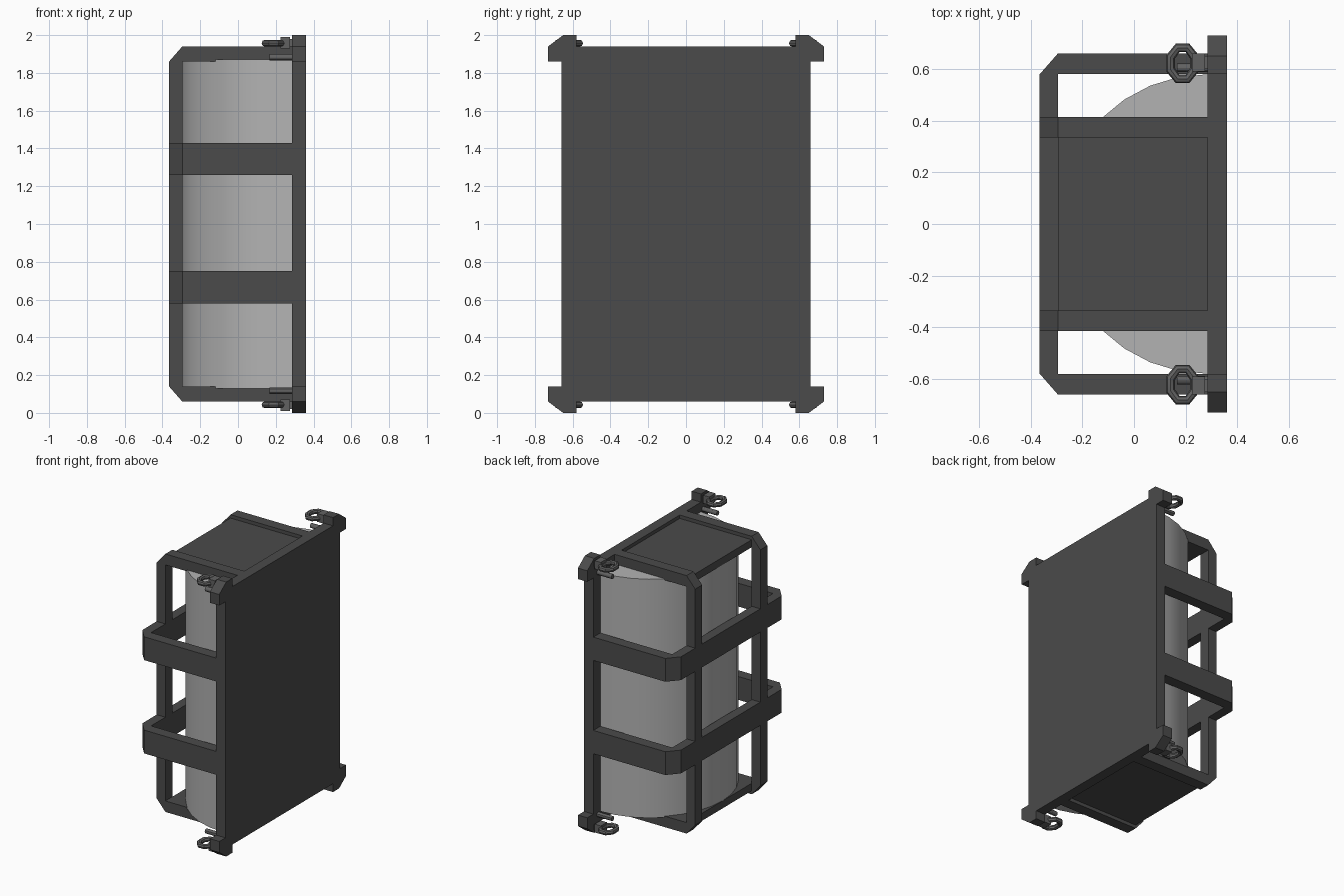
import bpy, bmesh
from math import sin, cos, pi, radians

if "Cube" in bpy.data.objects:
    bpy.data.objects.remove(bpy.data.objects["Cube"])


def material(name, v):
    m = bpy.data.materials.new(name)
    m.diffuse_color = (v, v, v, 1)
    m.use_nodes = True
    m.node_tree.nodes["Principled BSDF"].inputs["Base Color"].default_value = m.diffuse_color
    return m


DARK, LIGHT, METAL = material("dark_grey", 0.07), material("light_grey", 0.45), material("mid_grey", 0.12)


def finish(name, bm, mat, smooth=False):
    bmesh.ops.recalc_face_normals(bm, faces=bm.faces)
    me = bpy.data.meshes.new(name)
    bm.to_mesh(me)
    bm.free()
    me.materials.append(mat)
    ob = bpy.data.objects.new(name, me)
    bpy.context.collection.objects.link(ob)
    if smooth:
        bpy.ops.object.select_all(action='DESELECT')
        ob.select_set(True)
        bpy.context.view_layer.objects.active = ob
        bpy.ops.object.shade_smooth_by_angle(angle=radians(30))
    return ob


def prism(name, pts, axis, lo, hi, mat=DARK, smooth=False):
    """Extrude a 2D profile along an axis (profile in the other two axes, in order)."""
    bm = bmesh.new()

    def vert(p, d):
        c = list(p)
        c.insert(axis, d)
        return bm.verts.new(c)
    a = [vert(p, lo) for p in pts]
    b = [vert(p, hi) for p in pts]
    n = len(pts)
    bm.faces.new(a)
    bm.faces.new(b[::-1])
    for i in range(n):
        j = (i + 1) % n
        bm.faces.new((a[i], b[i], b[j], a[j]))
    return finish(name, bm, mat, smooth)


def box(name, x0, x1, y0, y1, z0, z1, mat=DARK):
    return prism(name, [(x0, y0), (x1, y0), (x1, y1), (x0, y1)], 2, z0, z1, mat)


def link(name, cx, cy, cz, a, b, r, major=8, minor=8):
    """Closed oval chain link lying flat."""
    bm = bmesh.new()
    rings = []
    for i in range(major):
        t = 2 * pi * (i + 0.5) / major
        rings.append([bm.verts.new((cx + (a + r * cos(p)) * cos(t),
                                    cy + (b + r * cos(p)) * sin(t),
                                    cz + r * sin(p)))
                      for p in (2 * pi * j / minor for j in range(minor))])
    for i in range(major):
        for j in range(minor):
            k, l = (i + 1) % major, (j + 1) % minor
            bm.faces.new((rings[i][j], rings[k][j], rings[k][l], rings[i][l]))
    finish(name, bm, METAL, True).data.shade_smooth()


def c_loop(lo, hi, t):
    """C-shaped profile opening toward the back plate, with chamfered outer corners."""
    return [(0.285, lo), (-0.295, lo), (-0.365, lo + t), (-0.365, hi - t), (-0.295, hi), (0.285, hi),
            (0.285, hi - t), (-0.295, hi - t), (-0.295, lo + t), (0.285, lo + t)]


# Back plate
box("back_plate", 0.285, 0.36, -0.66, 0.66, 0.06, 1.94)

# Half-round tank, 32 sides to a full circle
arc = [(0.285 - 0.58 * sin(pi * i / 16), 0.58 * cos(pi * i / 16)) for i in range(17)]
prism("tank", arc, 2, 0.13, 1.87, LIGHT, True)

# Upright frame loops
for side, y in (("left", 0.335), ("right", -0.415)):
    prism("upright_loop_" + side, c_loop(0.06, 1.94, 0.08), 1, y, y + 0.08)

# Horizontal bands
for level, z in (("lower", 0.58), ("upper", 1.26)):
    prism("band_" + level, c_loop(-0.66, 0.66, 0.08), 2, z, z + 0.17)

# End panels set between the upright loops
box("top_panel", -0.295, 0.285, -0.335, 0.335, 1.86, 1.915)
box("bottom_panel", -0.295, 0.285, -0.335, 0.335, 0.085, 0.14)

# Corner hardware, mirrored to all four corners
CORNER = [(0.58, 0.86), (0.73, 0.86), (0.73, 0.94), (0.65, 1.0), (0.58, 1.0)]
for v, sz in (("top", 1), ("bottom", -1)):
    for h, sy in (("left", 1), ("right", -1)):
        tag = "_%s_%s" % (v, h)
        prism("corner_block" + tag, [(y * sy, 1 + z * sz) for y, z in CORNER], 0, 0.285, 0.36)
        # Lug and its short neck
        for part, x0, x1, y0, y1, z0, z1 in (("lug", 0.225, 0.275, 0.59, 0.66, 0.93, 0.99),
                                             ("lug_neck", 0.275, 0.285, 0.6, 0.65, 0.94, 0.98)):
            box(part + tag, x0, x1, y0 * sy, y1 * sy, 1 + z0 * sz, 1 + z1 * sz, METAL)
        # Pin and lifting link
        pin = [(0.605 * sy + 0.017 * cos(pi * k / 6), 1 + 0.882 * sz + 0.017 * sin(pi * k / 6))
               for k in range(12)]
        prism("pin" + tag, pin, 0, 0.167, 0.285, METAL, True)
        link("lifting_link" + tag, 0.188, 0.622 * sy, 1 + 0.957 * sz, 0.05, 0.065, 0.018)
